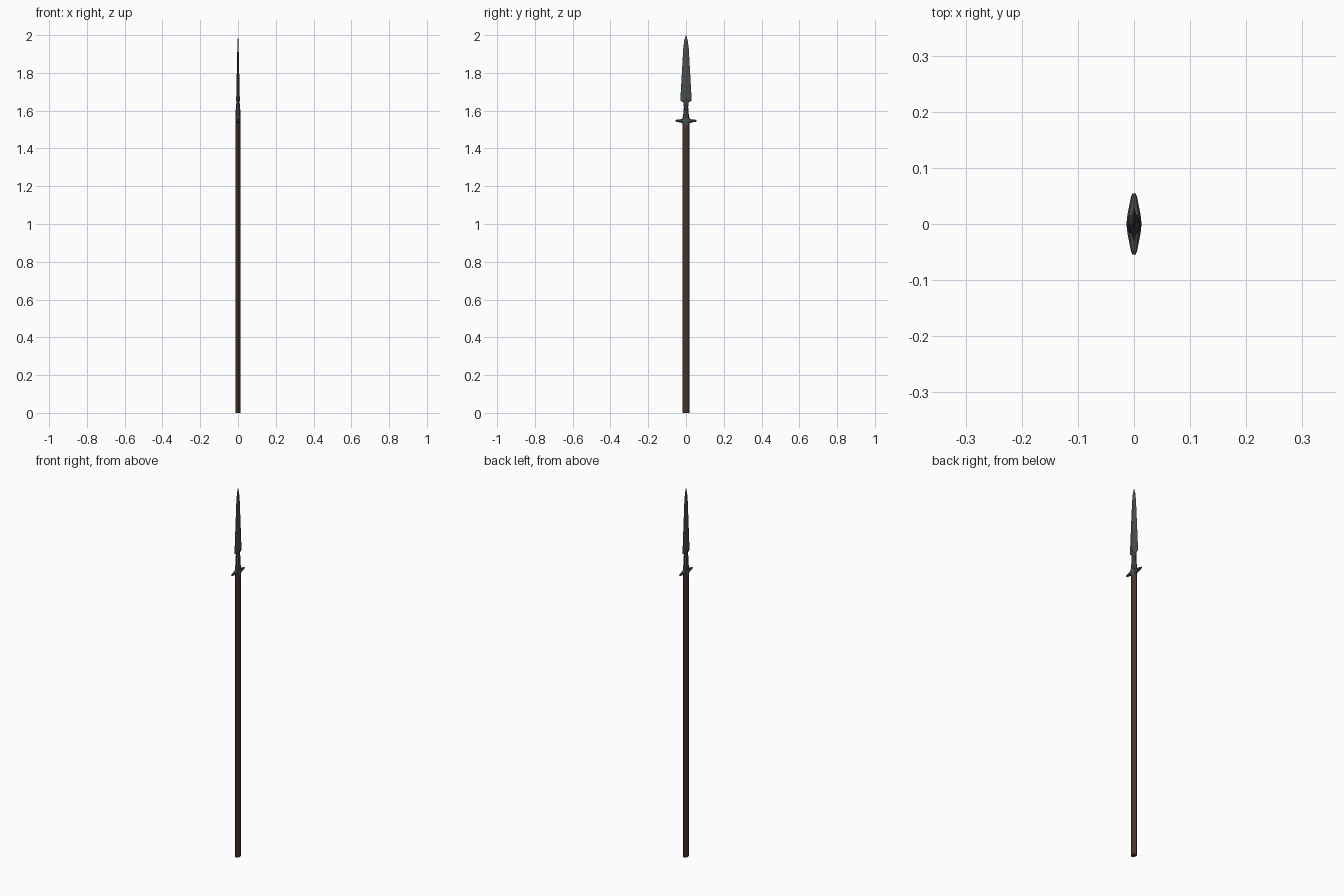
import bpy, bmesh, math

if "Cube" in bpy.data.objects:
    bpy.data.objects.remove(bpy.data.objects["Cube"])


def material(name, rgb):
    m = bpy.data.materials.new(name)
    m.diffuse_color = (*rgb, 1)
    m.use_nodes = True
    m.node_tree.nodes["Principled BSDF"].inputs["Base Color"].default_value = m.diffuse_color
    return m


STEEL = material("dark steel", (0.064, 0.076, 0.082))
WOOD = material("dark wood", (0.068, 0.034, 0.024))


def loft(name, rings, sides, mat, smooth=False, along_y=False):
    """Skin elliptical rings given as (position, half width x, half width other)."""
    bm = bmesh.new()
    loops = []
    for p, a, b in rings:
        loop = []
        for i in range(sides):
            t = 2 * math.pi * i / sides
            u, v = a * math.cos(t), b * math.sin(t)
            loop.append(bm.verts.new((u, p, 1.546 + v) if along_y else (u, v, p)))
        loops.append(loop)
    for lo, hi in zip(loops, loops[1:]):
        for i in range(sides):
            j = (i + 1) % sides
            bm.faces.new((lo[i], lo[j], hi[j], hi[i]))
    bm.faces.new(loops[0])
    bm.faces.new(loops[-1])
    bmesh.ops.recalc_face_normals(bm, faces=bm.faces)
    me = bpy.data.meshes.new(name)
    bm.to_mesh(me)
    bm.free()
    me.materials.append(mat)
    ob = bpy.data.objects.new(name, me)
    bpy.context.collection.objects.link(ob)
    if smooth:
        bpy.context.view_layer.objects.active = ob
        ob.select_set(True)
        bpy.ops.object.shade_smooth_by_angle(angle=math.radians(50))
        ob.select_set(False)
    return ob


# Wooden shaft, slightly oval
loft("shaft", [(0, 0.0125, 0.0175), (1.54, 0.0125, 0.0175)], 8, WOOD, True)

# Socket that grips the shaft and narrows into the neck
loft("socket", [(1.522, 0.0128, 0.018), (1.56, 0.0135, 0.0185), (1.585, 0.0125, 0.014),
                (1.62, 0.0115, 0.0115), (1.64, 0.009, 0.014), (1.655, 0.008, 0.014)],
     8, STEEL)

# Cross lugs: one lens-shaped bar through the socket
half = [(0.0, 0.0135, 0.022), (0.018, 0.0115, 0.013), (0.03, 0.009, 0.008),
        (0.048, 0.0055, 0.0065), (0.0545, 0.003, 0.004)]
loft("cross_lugs", [(-p, a, b) for p, a, b in reversed(half[1:])] + half,
     8, STEEL, along_y=True)

# Diamond-section blade with a central ridge
loft("blade", [(1.642, 0.0075, 0.013), (1.653, 0.0095, 0.030), (1.665, 0.0095, 0.0295),
               (1.80, 0.0065, 0.022), (1.93, 0.0035, 0.0145), (1.97, 0.002, 0.0095),
               (2.0, 0.0003, 0.001)], 4, STEEL)
